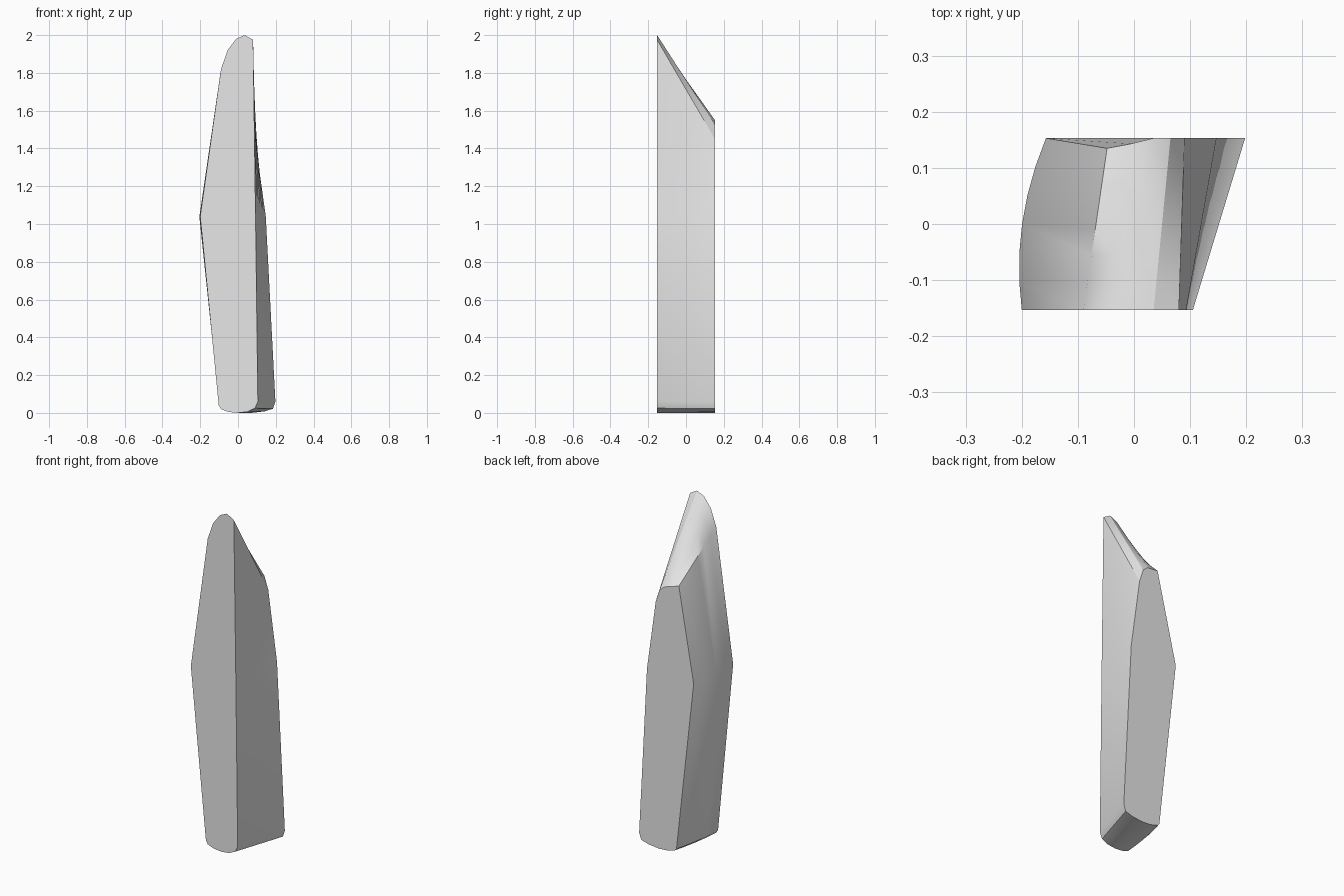
import bpy
import bmesh

cube = bpy.data.objects.get("Cube")
if cube:
    bpy.data.objects.remove(cube, do_unlink=True)

HALF = 0.153
STEPS = 6

# Matching outline points (x, z), anticlockwise from the base; bulge pushes the side outwards
front = [(0.0, 0.0), (0.05, 0.006), (0.09, 0.025), (0.105, 0.06), (0.093, 1.04), (0.08, 1.975),
         (0.035, 2.0), (-0.01, 1.98), (-0.055, 1.92), (-0.09, 1.82), (-0.2, 1.04),
         (-0.102, 0.04), (-0.09, 0.02), (-0.05, 0.005)]
back = [(0.07, 0.0), (0.14, 0.008), (0.185, 0.022), (0.198, 0.06), (0.147, 1.04), (0.09, 1.45),
        (0.065, 1.525), (0.035, 1.55), (-0.005, 1.56), (-0.048, 1.57), (-0.157, 1.03),
        (-0.045, 0.03), (-0.035, 0.018), (0.015, 0.004)]
bulge = {10: 0.021, 11: 0.012, 12: 0.008}
back_y = {8: 0.143, 9: 0.135}

# Loft the tapered body from front to back
bm = bmesh.new()
rings = []
for s in range(STEPS + 1):
    t = s / STEPS
    ring = []
    for i, (f, b) in enumerate(zip(front, back)):
        x = f[0] + (b[0] - f[0]) * t - 4 * t * (1 - t) * bulge.get(i, 0)
        y = -HALF + (back_y.get(i, HALF) + HALF) * t
        ring.append(bm.verts.new((x, y, f[1] + (b[1] - f[1]) * t)))
    rings.append(ring)
count = len(front)
for a, b in zip(rings, rings[1:]):
    for i in range(count):
        j = (i + 1) % count
        bm.faces.new((a[i], b[i], b[j], a[j]))

# Front and back caps
bm.faces.new(rings[0])
bm.faces.new(rings[-1][::-1])
bmesh.ops.recalc_face_normals(bm, faces=bm.faces[:])
mesh = bpy.data.meshes.new("slanted_blade")
bm.to_mesh(mesh)
bm.free()
blade = bpy.data.objects.new("slanted_blade", mesh)
bpy.context.collection.objects.link(blade)

# Plain grey material
grey = bpy.data.materials.new("light_grey")
grey.use_nodes = True
colour = (0.8, 0.8, 0.8, 1.0)
grey.diffuse_color = colour
grey.node_tree.nodes["Principled BSDF"].inputs["Base Color"].default_value = colour
mesh.materials.append(grey)

bpy.ops.object.select_all(action="DESELECT")
blade.select_set(True)
bpy.context.view_layer.objects.active = blade
bpy.ops.object.shade_smooth_by_angle(angle=0.52)
